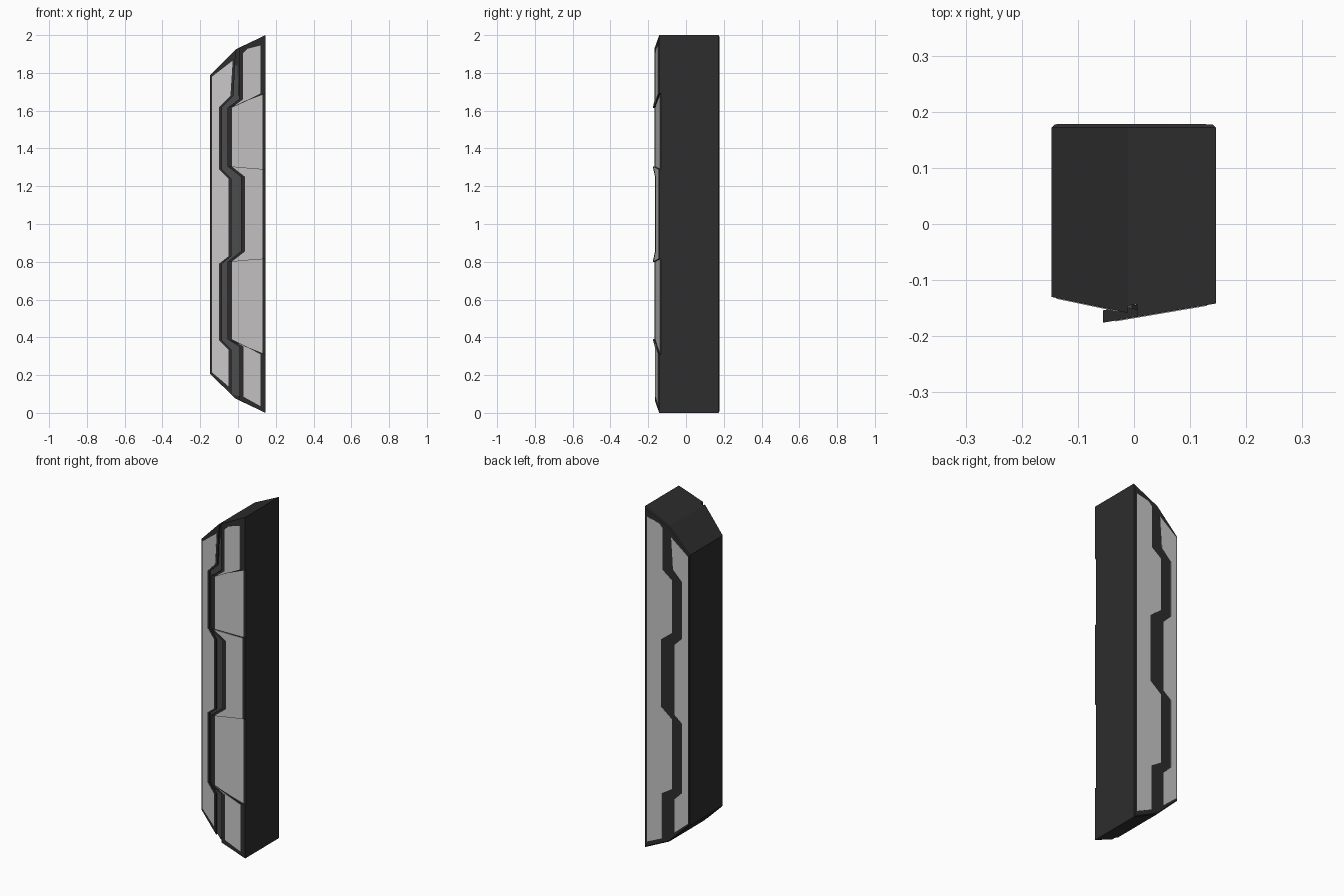
import bpy, bmesh

if "Cube" in bpy.data.objects:
    bpy.data.objects.remove(bpy.data.objects["Cube"])


def material(name, rgb):
    m = bpy.data.materials.new(name)
    m.diffuse_color = (*rgb, 1)
    m.use_nodes = True
    m.node_tree.nodes["Principled BSDF"].inputs["Base Color"].default_value = m.diffuse_color
    return m


DARK = material("charcoal", (0.026, 0.026, 0.026))
LIGHT = material("pale grey", (0.58, 0.565, 0.565))
MID = material("mid grey", (0.07, 0.07, 0.07))

BACK = 0.177


# The front is a shallow ridge made of two sloping planes
def left_plane(x):
    return -0.13 - 0.21 * (x + 0.147)


def right_plane(x):
    return -0.1665 + 0.17 * x


def prism(name, outline, front, back, mat, split=None, bevel_back=0):
    """Extrude an x/z outline between two y functions of x."""
    bm = bmesh.new()
    f = [bm.verts.new((x, front(x), z)) for x, z in outline]
    b = [bm.verts.new((x, back(x), z)) for x, z in outline]
    face = bm.faces.new(f)
    rear = bm.faces.new(b[::-1])
    n = len(f)
    for i in range(n):
        j = (i + 1) % n
        bm.faces.new((f[j], f[i], b[i], b[j]))
    if split:
        bmesh.utils.face_split(face, f[split[0]], f[split[1]])
    bmesh.ops.recalc_face_normals(bm, faces=bm.faces[:])
    if bevel_back:
        bmesh.ops.bevel(bm, geom=list(rear.edges), offset=bevel_back,
                        offset_type='OFFSET', segments=1, affect='EDGES')
    mesh = bpy.data.meshes.new(name)
    bm.to_mesh(mesh)
    bm.free()
    mesh.materials.append(mat)
    ob = bpy.data.objects.new(name, mesh)
    bpy.context.collection.objects.link(ob)
    return ob


def offset(fn, d):
    return lambda x: fn(x) + d


def shift(points, dx):
    return [(x + dx, z) for x, z in points]


# Main body with slanted ends; its front is the floor of the groove
body_outline = [(-0.147, 1.79), (-0.012, 1.925), (0.146, 2.0),
                (0.146, 0.0), (-0.012, 0.075), (-0.147, 0.205)]
prism("body", body_outline,
      lambda x: (left_plane(x) if x < 0 else right_plane(x)) + 0.013,
      lambda x: BACK, DARK, split=(1, 4), bevel_back=0.005)

# Zigzag edge of the left light panel, top to bottom
left_edge = [(-0.028, 1.865), (-0.04, 1.68), (-0.10, 1.62), (-0.10, 1.29),
             (-0.05, 1.24), (-0.05, 0.83), (-0.10, 0.79), (-0.10, 0.385),
             (-0.05, 0.335), (-0.05, 0.14)]
left_inner = shift(left_edge, 0.016)
left_outer = [(-0.138, 0.215), (-0.138, 1.78)]

# Left front slab and its panel
prism("left_slab",
      [(-0.147, 1.79), (-0.012, 1.925)] + left_inner[1:-1]
      + [(-0.034, 0.096), (-0.147, 0.205)],
      left_plane, offset(left_plane, 0.02), DARK)
prism("left_panel", left_edge + left_outer,
      offset(left_plane, -0.0015), offset(left_plane, 0.002), LIGHT)

# Right front slabs: (left edge, right bottom z, right top z, inset depth)
slabs = [
    ([(0.005, 1.933), (0.005, 1.66), (-0.055, 1.615)], 1.69, 2.0, 0),
    ([(-0.055, 1.615), (-0.055, 1.305)], 1.29, 1.69, 0.009),
    ([(-0.055, 1.305), (0.015, 1.25), (0.015, 0.855), (-0.055, 0.80)],
     0.815, 1.29, 0),
    ([(-0.055, 0.80), (-0.055, 0.39)], 0.31, 0.815, 0.009),
    ([(-0.055, 0.39), (0.008, 0.35), (0.008, 0.066)], 0.0, 0.31, 0),
]
right_edge = []
for i, (edge, zb, zt, inset) in enumerate(slabs):
    face = offset(right_plane, inset)
    prism(f"right_slab_{i + 1}", edge + [(0.146, zb), (0.146, zt)],
          face, offset(right_plane, 0.022), DARK)
    light = shift(edge, 0.022)
    outer = [(0.13, zb), (0.13, zt)]
    if i == 0:      # dark border at the slanted ends
        light[0] = (light[0][0], 1.905)
        outer = [(0.118, zb), (0.118, 1.945), (0.05, 1.928)]
    if i == len(slabs) - 1:
        light[-1] = (light[-1][0], 0.085)
        outer = [(0.12, 0.035), (0.12, zt)]
    prism(f"right_panel_{i + 1}", light + outer,
          offset(face, -0.0015), offset(face, 0.002), LIGHT)
    right_edge += [p for p in light if p not in right_edge]

# Mid grey strip along the groove floor
groove_right = shift(right_edge, -0.022)
prism("groove_strip",
      [(-0.016, 1.84)] + left_inner[1:-1] + [(-0.034, 0.1)] + groove_right[::-1][:-1]
      + [(-0.004, 1.84)],
      offset(left_plane, 0.009), offset(left_plane, 0.016), MID)

# Flush panels on the flat back, following the same zigzag
for name, outline in (
        ("back_panel_narrow", left_edge + left_outer),
        ("back_panel_wide", right_edge + [(0.128, 0.04), (0.128, 1.945),
                                          (0.05, 1.928)])):
    prism(name, outline, lambda x: BACK - 0.001, lambda x: BACK + 0.001, LIGHT)
